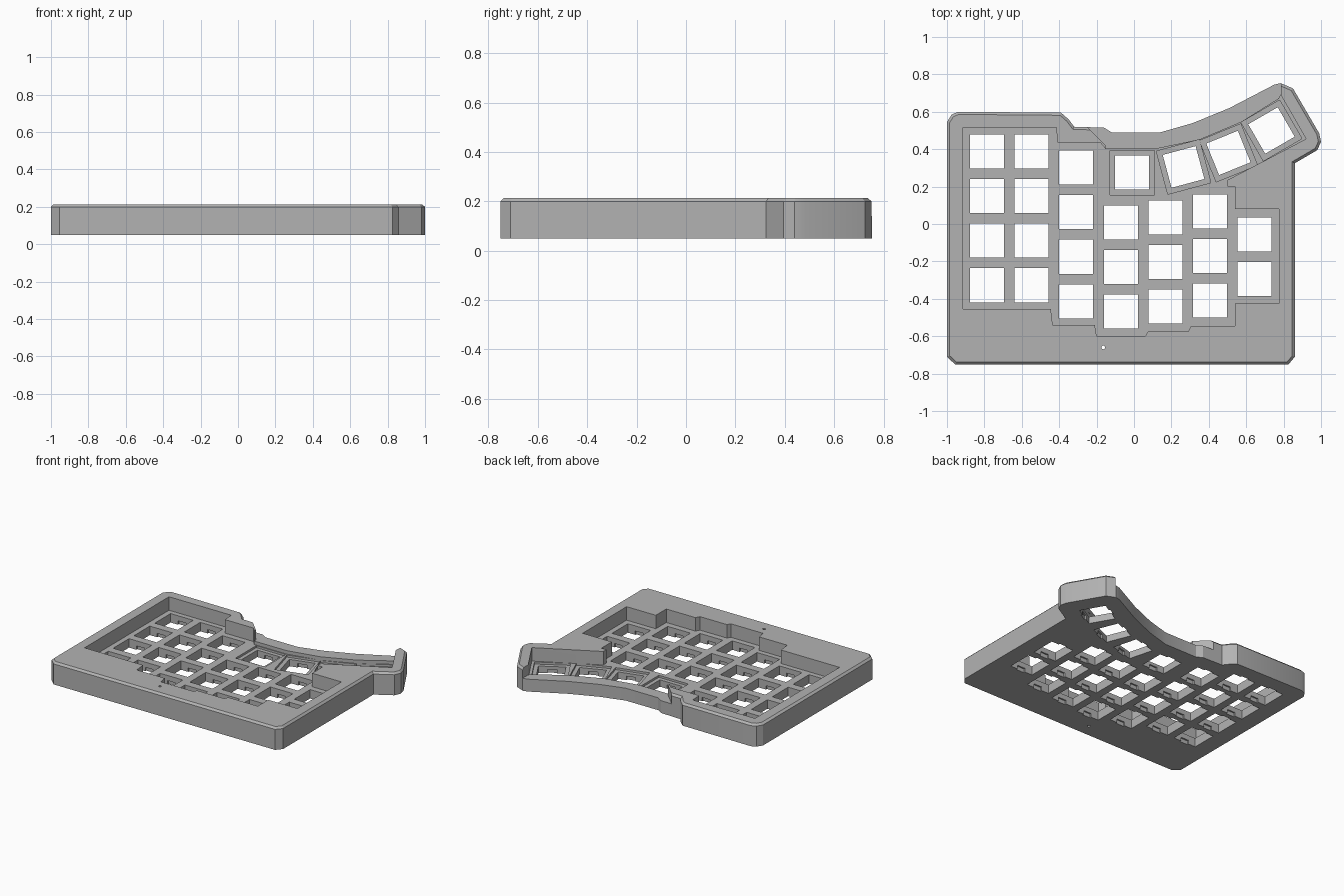
import bpy
import bmesh
from math import radians, cos, sin, pi

old = bpy.data.objects.get("Cube")
if old:
    bpy.data.objects.remove(old, do_unlink=True)

HEIGHT = 0.213      # top of the outer walls
PLATE_TOP = 0.115   # switch plate surface
PLATE_BOTTOM = 0.05
LIP = 0.14          # low wall behind the thumb keys
HOLE = 0.182
PITCH = 0.2385


def material(name, value):
    mat = bpy.data.materials.new(name)
    mat.use_nodes = True
    color = (value, value, value, 1)
    mat.diffuse_color = color
    mat.node_tree.nodes["Principled BSDF"].inputs["Base Color"].default_value = color
    return mat


def add_prism(bm, points, low, high, inset=0):
    """Extrude an outline from low to high, optionally shrunk inward."""
    face = bm.faces.new([bm.verts.new((x, y, low)) for x, y in points])
    face.normal_update()
    if inset:
        rim = bmesh.ops.inset_region(bm, faces=[face], thickness=inset, use_even_offset=True)
        bmesh.ops.delete(bm, geom=rim["faces"], context="FACES")
    result = bmesh.ops.extrude_face_region(bm, geom=[face])
    top = [v for v in result["geom"] if isinstance(v, bmesh.types.BMVert)]
    bmesh.ops.translate(bm, verts=top, vec=(0, 0, high - low))


def make_object(name, bm):
    bmesh.ops.recalc_face_normals(bm, faces=bm.faces[:])
    mesh = bpy.data.meshes.new(name)
    bm.to_mesh(mesh)
    bm.free()
    obj = bpy.data.objects.new(name, mesh)
    bpy.context.collection.objects.link(obj)
    return obj


def rectangle(x, y, width, depth, angle=0):
    c, s = cos(radians(angle)), sin(radians(angle))
    corners = [(-1, -1), (1, -1), (1, 1), (-1, 1)]
    return [(x + (i * width * c - j * depth * s) / 2,
             y + (i * width * s + j * depth * c) / 2) for i, j in corners]


def cut(target, outlines, low, high, inset=0):
    """Subtract vertical prisms from the target."""
    bm = bmesh.new()
    for outline in outlines:
        add_prism(bm, outline, low, high, inset)
    cutter = make_object("cutter", bm)
    cutter.hide_render = True
    mod = target.modifiers.new("cut", "BOOLEAN")
    mod.operation = "DIFFERENCE"
    mod.solver = "EXACT"
    mod.object = cutter
    graph = bpy.context.evaluated_depsgraph_get()
    mesh = bpy.data.meshes.new_from_object(target.evaluated_get(graph))
    target.modifiers.clear()
    target.data = mesh
    bpy.data.objects.remove(cutter, do_unlink=True)


# Outer case outline, counter-clockwise from the front left
case_outline = [
    (-1, -.71), (-.955, -.752), (.825, -.752), (.86, -.71), (.86, .325),
    (.98, .395), (1, .44), (.99, .485), (.85, .725), (.785, .753), (.75, .745),
    (.51, .62), (.315, .54), (.14, .49), (-.12, .49), (-.16, .515),
    (-.32, .52), (-.35, .56), (-.39, .595), (-.94, .6), (-.975, .585), (-1, .545)]

# Stepped recess around the key field and thumb arc
recess_outline = [
    (-.915, .515), (-.915, -.455), (-.445, -.455), (-.435, -.54), (-.21, -.54),
    (-.2, -.6), (.06, -.6), (.075, -.575), (.29, -.575), (.305, -.545),
    (.54, -.545), (.54, -.425), (.775, -.425), (.775, .08), (.54, .08),
    (.54, .2), (.5, .2), (.5, .235), (.92, .455), (.785, .69), (.775, .67),
    (.575, .545), (.35, .45), (.11, .4), (-.15, .4), (-.18, .435),
    (-.41, .435), (-.415, .515)]

# Area where the back wall drops behind the thumb keys
low_wall_outline = [
    (-.26, .53), (-.15, .42), (-.15, .3), (.5, .3), (.75, .5),
    (.785, .69), (.79, .8), (-.26, .8)]

# Key columns: x index, back row y, number of rows
columns = [(0, .388, 4), (1, .388, 4), (2, .302, 4), (3, .008, 3),
           (4, .035, 3), (5, .067, 3), (6, -.055, 2)]
thumb_keys = [(-.01, .275, 0), (.265, .305, 15), (.505, .38, 22), (.735, .5, 30)]

keys = [(-.786 + i * PITCH, y - row * PITCH, 0)
        for i, y, count in columns for row in range(count)] + thumb_keys

# Solid case with chamfered top and bottom rims
bm = bmesh.new()
add_prism(bm, case_outline, 0, HEIGHT)
rims = [e for e in bm.edges if abs(e.verts[0].co.z - e.verts[1].co.z) < 0.001]
bmesh.ops.bevel(bm, geom=rims, offset=0.014, segments=1, affect="EDGES")
case = make_object("keyboard_case", bm)

# Underside hollow, key recess and lowered thumb wall
cut(case, [case_outline], -0.1, PLATE_BOTTOM, inset=0.035)
cut(case, [recess_outline], PLATE_TOP, 0.4)
cut(case, [low_wall_outline], LIP, 0.4)

# Sunken thumb wells
for x, y, angle in thumb_keys:
    cut(case, [rectangle(x, y, .238, .238, angle)], 0.1, 0.18)

# Switch holes and the clip notches under them
cut(case, [rectangle(x, y, HOLE, HOLE, a) for x, y, a in keys], -0.1, 0.4)
cut(case, [rectangle(x, y, .064, .204, a) for x, y, a in keys], 0.02, 0.078)

# Small round reset hole in the front ledge
cut(case, [[(-.165 + .01 * cos(k * pi / 6), -.66 + .01 * sin(k * pi / 6))
            for k in range(12)]], -0.1, 0.4)

# Finger notch at the bottom of the front wall
cut(case, [rectangle(-.065, -.75, .18, .12)], -0.1, 0.026)

case.data.materials.clear()
case.data.materials.append(material("case_grey", 0.45))

# Smooth the curved walls, keep the chamfers and corners crisp
bpy.ops.object.select_all(action="DESELECT")
case.select_set(True)
bpy.context.view_layer.objects.active = case
bpy.ops.object.shade_smooth_by_angle(angle=radians(25))
